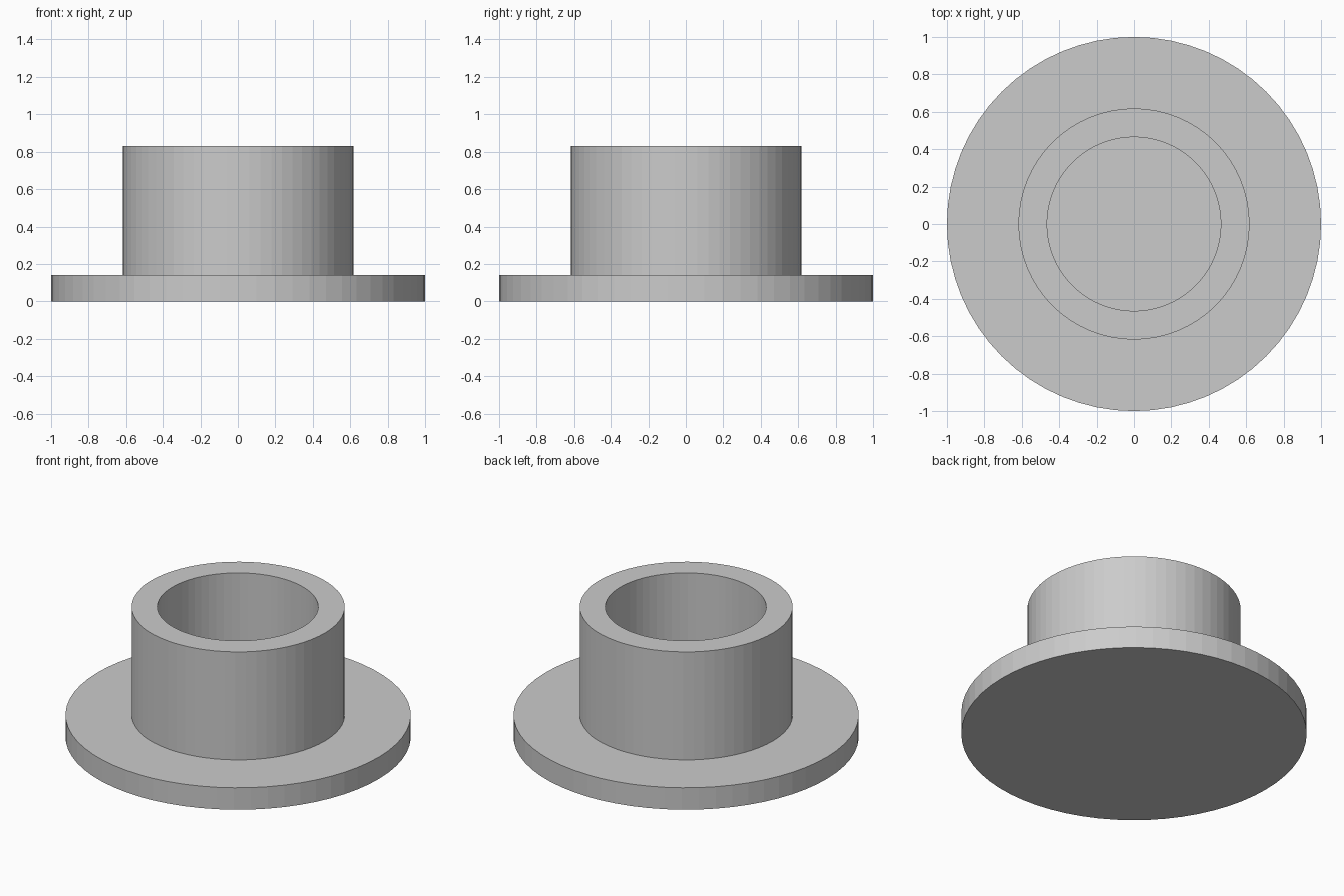
import bpy, bmesh, math

if "Cube" in bpy.data.objects:
    bpy.data.objects.remove(bpy.data.objects["Cube"])

SEGMENTS = 64

grey = bpy.data.materials.new("light_grey")
grey.diffuse_color = (0.6, 0.6, 0.6, 1.0)
grey.use_nodes = True
grey.node_tree.nodes["Principled BSDF"].inputs["Base Color"].default_value = grey.diffuse_color


def lathe(name, profile, material):
    """Revolve an (r, z) profile about z; both ends are capped with a flat disc."""
    bm = bmesh.new()
    rings = []
    for r, z in profile:
        rings.append([bm.verts.new((r * math.cos(2 * math.pi * i / SEGMENTS),
                                    r * math.sin(2 * math.pi * i / SEGMENTS), z))
                      for i in range(SEGMENTS)])
    for a, b in zip(rings, rings[1:]):
        for i in range(SEGMENTS):
            j = (i + 1) % SEGMENTS
            bm.faces.new((a[i], a[j], b[j], b[i]))
    bm.faces.new(list(reversed(rings[0])))
    bm.faces.new(rings[-1])
    bmesh.ops.recalc_face_normals(bm, faces=bm.faces[:])
    mesh = bpy.data.meshes.new(name)
    bm.to_mesh(mesh)
    bm.free()
    mesh.materials.append(material)
    obj = bpy.data.objects.new(name, mesh)
    bpy.context.collection.objects.link(obj)
    return obj


# Flanged cup: solid base disc, outer wall, rim, bore and bore floor
lathe("flanged_sleeve", [(1.0, 0.0), (1.0, 0.14), (0.618, 0.14), (0.618, 0.83),
                         (0.465, 0.83), (0.465, 0.14)], grey)
